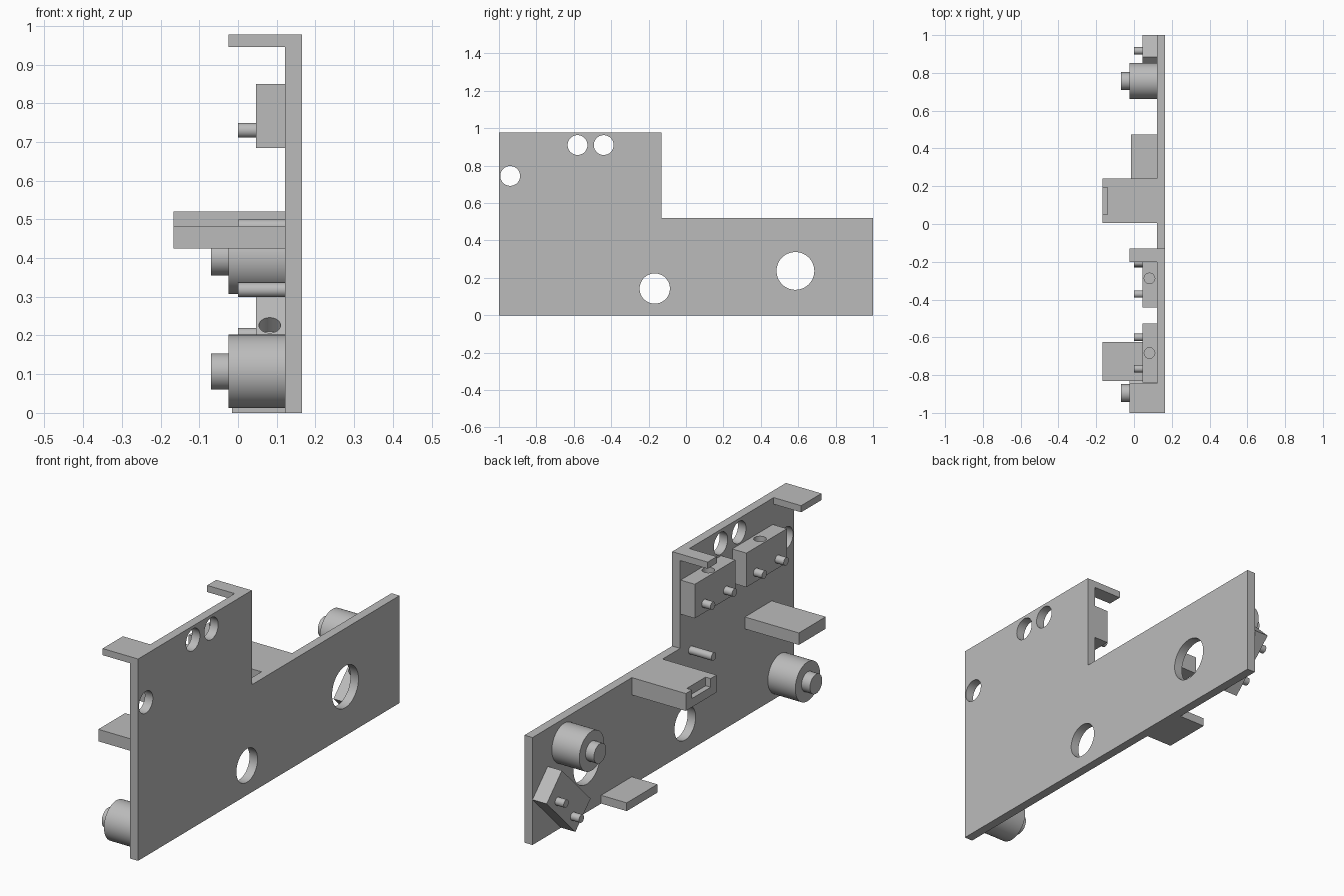
import bpy, bmesh, math
from mathutils import Matrix, Vector

cube = bpy.data.objects.get("Cube")
if cube:
    bpy.data.objects.remove(cube)

grey = bpy.data.materials.new("plain_grey")
grey.use_nodes = True
COLOUR = (0.5, 0.5, 0.5, 1)
grey.diffuse_color = COLOUR
grey.node_tree.nodes["Principled BSDF"].inputs["Base Color"].default_value = COLOUR

FACE = 0.122      # component side of the plate
BACK = 0.165      # bare side of the plate


def finish(name, bm):
    bmesh.ops.recalc_face_normals(bm, faces=bm.faces)
    mesh = bpy.data.meshes.new(name)
    bm.to_mesh(mesh)
    bm.free()
    mesh.materials.append(grey)
    ob = bpy.data.objects.new(name, mesh)
    bpy.context.scene.collection.objects.link(ob)
    return ob


def box(name, x, y, z):
    bm = bmesh.new()
    bmesh.ops.create_cube(bm, size=1)
    for v in bm.verts:
        v.co = [(a + b) / 2 + c * (b - a) for (a, b), c in zip((x, y, z), v.co)]
    return finish(name, bm)


def rod(name, x0, x1, y, z, r, sides=48):
    """Cylinder along x."""
    bm = bmesh.new()
    bmesh.ops.create_cone(bm, cap_ends=True, segments=sides, radius1=r, radius2=r, depth=x1 - x0,
                          matrix=Matrix.Translation(((x0 + x1) / 2, y, z)) @ Matrix.Rotation(math.pi / 2, 4, 'Y'))
    ob = finish(name, bm)
    bpy.ops.object.select_all(action='DESELECT')
    ob.select_set(True)
    bpy.context.view_layer.objects.active = ob
    bpy.ops.object.shade_smooth_by_angle(angle=math.radians(40))
    return ob


def cut(ob, cutter):
    mod = ob.modifiers.new("cut", 'BOOLEAN')
    mod.operation = 'DIFFERENCE'
    mod.solver = 'EXACT'
    mod.object = cutter
    cutter.hide_render = True
    cutter.hide_viewport = True
    bpy.context.view_layer.update()
    deps = bpy.context.evaluated_depsgraph_get()
    mesh = bpy.data.meshes.new_from_object(ob.evaluated_get(deps))
    ob.modifiers.clear()
    ob.data = mesh
    bpy.data.objects.remove(cutter)


# Stepped plate with round holes
bm = bmesh.new()
outline = [(-1, 0), (1, 0), (1, 0.52), (-0.13, 0.52), (-0.13, 0.977), (-1, 0.977)]
face = bm.faces.new([bm.verts.new((FACE, y, z)) for y, z in outline])
side = bmesh.ops.extrude_face_region(bm, geom=[face])["geom"]
bmesh.ops.translate(bm, vec=(BACK - FACE, 0, 0), verts=[g for g in side if isinstance(g, bmesh.types.BMVert)])
plate = finish("plate", bm)
for y, z, r in [(-0.94, 0.745, 0.053), (-0.58, 0.91, 0.053), (-0.44, 0.91, 0.053),
                (-0.167, 0.143, 0.081), (0.585, 0.237, 0.101)]:
    cut(plate, rod("hole_cutter", 0, 0.3, y, z, r))

# Top tabs and shelves
box("front_tab", (-0.025, FACE), (-1, -0.845), (0.945, 0.977))
box("middle_tab", (-0.025, FACE), (-0.2, -0.13), (0.945, 0.977))
box("front_shelf", (-0.167, FACE), (-0.83, -0.625), (0.425, 0.483))
box("low_shelf", (-0.015, FACE), (0.24, 0.475), (0, 0.04))
shelf = box("notched_shelf", (-0.167, FACE), (0.005, 0.24), (0.436, 0.52))
cut(shelf, box("notch_cutter", (-0.2, -0.14), (0.05, 0.193), (0.478, 0.6)))

# Motors with shafts
for name, y, z in [("front_motor", -0.895, 0.107), ("back_motor", 0.757, 0.402)]:
    rod(name, -0.025, FACE, y, z, 0.095)
    rod(name + "_shaft", -0.07, -0.025, y, z, 0.047)

# Long locating pins
rod("upper_pin", 0, FACE, -0.212, 0.481, 0.019, 32)
rod("lower_pin", 0, FACE, 0.68, 0.318, 0.019, 32)


# Switch blocks, each with two pegs and a blind hole in one long edge
def switch_block(name, y, z, angle):
    turn = Matrix.Translation((0, y, z)) @ Matrix.Rotation(angle, 4, 'X')
    block = box(name, (0.046, FACE), (-0.155, 0.155), (-0.0825, 0.0825))
    drill = rod("drill_cutter", -0.05, 0.05, 0, 0, 0.028)
    drill.data.transform(Matrix.Translation((0.082, 0, 0.0825)) @ Matrix.Rotation(math.pi / 2, 4, 'Y'))
    cut(block, drill)
    block.data.transform(turn)
    for i, s in enumerate((-1, 1)):
        c = turn @ Vector((0, s * 0.083, -0.037))
        rod(f"{name}_peg_{i + 1}", 0, 0.046, c.y, c.z, 0.019, 32)


switch_block("middle_switch", -0.288, 0.767, 0)
switch_block("front_switch", -0.683, 0.767, 0)
switch_block("tilted_switch", 0.832, 0.168, math.pi / 4)
